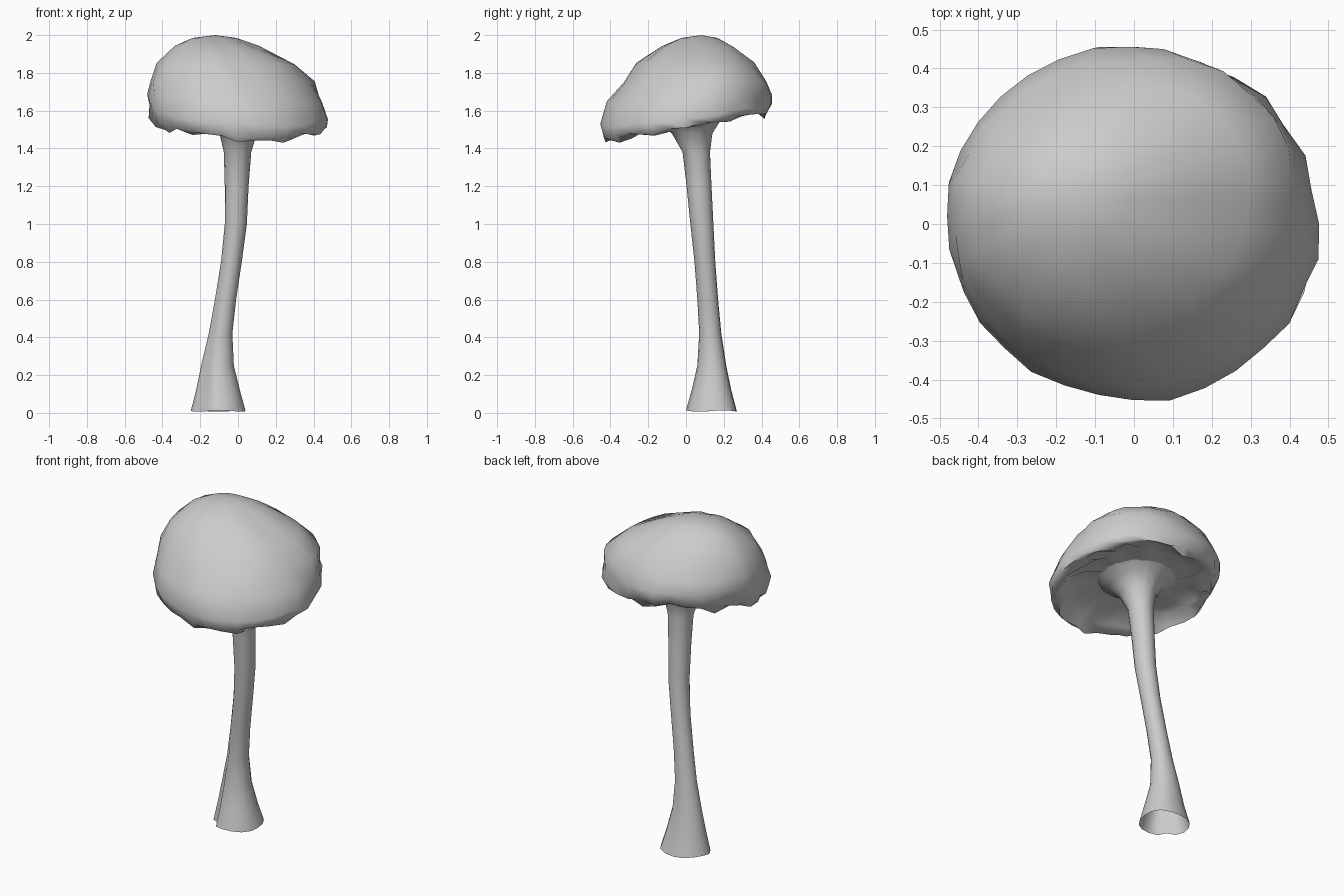
import bpy, bmesh, math, random

if "Cube" in bpy.data.objects:
    bpy.data.objects.remove(bpy.data.objects["Cube"])

random.seed(7)


def loft(name, rings, cap_point=None):
    """Skin a stack of rings (listed top to bottom), optionally closed by a top point."""
    bm = bmesh.new()
    loops = [[bm.verts.new(p) for p in ring] for ring in rings]
    n = len(loops[0])
    for a, b in zip(loops, loops[1:]):
        for i in range(n):
            j = (i + 1) % n
            bm.faces.new((a[i], b[i], b[j], a[j]))
    if cap_point:
        tip = bm.verts.new(cap_point)
        for i in range(n):
            bm.faces.new((tip, loops[0][i], loops[0][(i + 1) % n]))
    mesh = bpy.data.meshes.new(name)
    bm.to_mesh(mesh)
    bm.free()
    obj = bpy.data.objects.new(name, mesh)
    bpy.context.collection.objects.link(obj)
    bpy.ops.object.select_all(action='DESELECT')
    obj.select_set(True)
    bpy.context.view_layer.objects.active = obj
    bpy.ops.object.shade_smooth_by_angle(angle=math.radians(70))
    return obj


# Lopsided cap: cx, cy, rx, ry, z, tilt in x, tilt in y, radial noise, height noise
CAP = [
    (-.125, .07, .115, .095, 1.985, 0, 0, .0, .0),
    (-.115, .06, .22, .187, 1.94, 0, 0, .003, .004),
    (-.065, .045, .362, .307, 1.85, 0, 0, .005, .006),
    (-.035, .045, .432, .378, 1.75, 0, 0, .006, .006),
    (-.015, .02, .465, .435, 1.66, -.04, .04, .006, .006),
    (.0, .0, .475, .457, 1.585, -.06, .11, .010, .012),
    (.0, .0, .460, .447, 1.535, -.05, .15, .014, .015),
    (.0, .0, .430, .422, 1.520, -.04, .15, .014, .028),
    # lumpy underside, flowing into the stem flare
    (.0, .0, .385, .375, 1.55, -.04, .14, .015, .020),
    (.0, .01, .31, .30, 1.575, -.03, .10, .012, .018),
    (.0, .025, .205, .195, 1.574, -.02, .06, .0, .0),
]
N = 32
rings = []
for cx, cy, rx, ry, z, tx, ty, nr, nz in CAP:
    ring = []
    for i in range(N):
        t = 2 * math.pi * i / N
        d = random.uniform(-nr, nr)
        # the crown bulges towards the back right
        k = 1
        if z > 1.7:
            k += .03 * math.sin(2 * t)
            if math.cos(t) > 0 and math.sin(t) > 0:
                k += .07 * math.sin(2 * t)
        x, y = cx + k * (rx + d) * math.cos(t), cy + k * (ry + d) * math.sin(t)
        ring.append((x, y, z + tx * x + ty * y + random.uniform(-nz, nz)))
    rings.append(ring)
loft("cap", rings, (-.12, .08, 2.0))

# Curved stem: z, x min, x max, y min, y max, depth of the front-left fold
STEM = [
    (1.575, -.22, .22, -.185, .235, 0),
    (1.54, -.15, .155, -.13, .185, 0),
    (1.48, -.098, .10, -.075, .14, 0),
    (1.38, -.075, .07, -.018, .127, 0),
    (1.20, -.07, .056, .003, .135, 0),
    (1.00, -.07, .047, .023, .145, 0),
    (.80, -.09, .02, .045, .155, .03),
    (.60, -.122, -.01, .06, .17, .08),
    (.42, -.155, -.03, .07, .187, .14),
    (.25, -.195, -.022, .06, .213, .20),
    (.12, -.222, .01, .03, .24, .25),
    (.01, -.25, .04, .0, .27, .30),
]
FOLD = {10: 1, 9: .3, 11: .1, 1: -.15, 2: -.3, 3: -.15}
M = 16
rings = []
for z, x0, x1, y0, y1, fold in STEM:
    ring = []
    for i in range(M):
        t = 2 * math.pi * i / M
        k = 1 - fold * FOLD.get(i, 0)
        x = (x0 + x1) / 2 + k * (x1 - x0) / 2 * math.cos(t)
        y = (y0 + y1) / 2 + k * (y1 - y0) / 2 * math.sin(t)
        # the flare tilts with the cap
        lift = .06 * y - .02 * x if z > 1.5 else 0
        wobble = .004 * math.sin(3 * t) if z < .05 else 0
        ring.append((x, y, z + lift + wobble))
    rings.append(ring)
loft("stem", rings)
